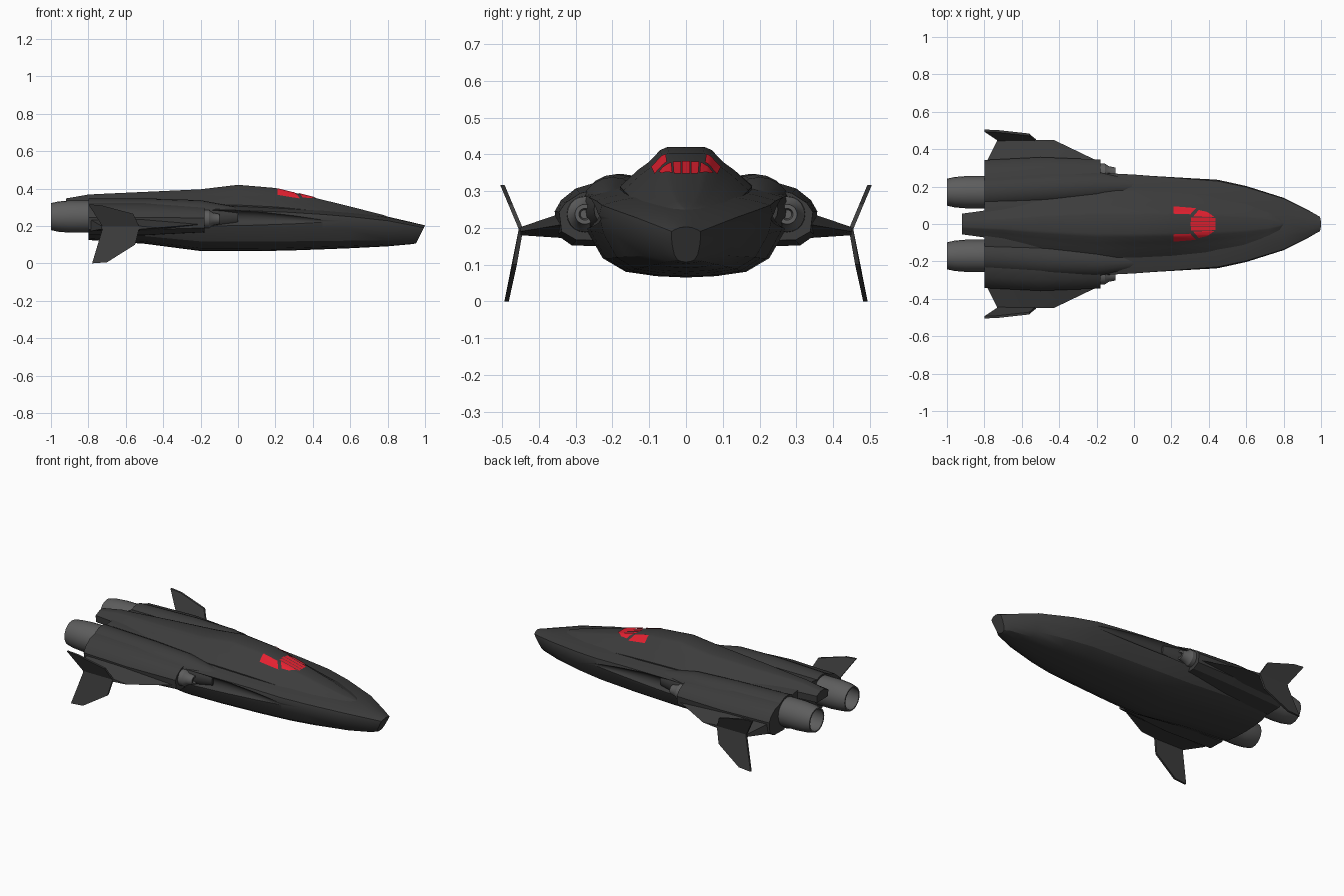
import bpy, bmesh, math
from mathutils import Vector
from mathutils.bvhtree import BVHTree

if "Cube" in bpy.data.objects:
    bpy.data.objects.remove(bpy.data.objects["Cube"])


def material(name, rgb):
    m = bpy.data.materials.new(name)
    m.diffuse_color = (*rgb, 1)
    m.use_nodes = True
    m.node_tree.nodes["Principled BSDF"].inputs["Base Color"].default_value = m.diffuse_color
    return m


DARK = material("dark hull grey", (0.045, 0.045, 0.045))
METAL = material("engine grey", (0.11, 0.11, 0.11))
RED = material("red glass", (0.78, 0.015, 0.03))


def smooth(ob, angle=28):
    ob.data.shade_smooth()
    ob.data.set_sharp_from_angle(angle=math.radians(angle))


def finish(name, bm, mat, mirror=False, angle=28):
    bmesh.ops.remove_doubles(bm, verts=bm.verts, dist=0.0002)
    bmesh.ops.recalc_face_normals(bm, faces=bm.faces)
    me = bpy.data.meshes.new(name)
    bm.to_mesh(me)
    bm.free()
    me.materials.append(mat)
    ob = bpy.data.objects.new(name, me)
    bpy.context.collection.objects.link(ob)
    smooth(ob, angle)
    if mirror:
        ob.modifiers.new("mirror", 'MIRROR').use_axis = (False, True, False)
    return ob


def loft(name, rings, mat, mirror=False, caps=True, angle=28):
    """Skin a list of closed rings with equal point counts."""
    bm = bmesh.new()
    vs = [[bm.verts.new(p) for p in r] for r in rings]
    n = len(vs[0])
    for a, b in zip(vs, vs[1:]):
        for i in range(n):
            j = (i + 1) % n
            bm.faces.new((a[i], a[j], b[j], b[i]))
    if caps:
        bm.faces.new(vs[0])
        bm.faces.new(vs[-1])
    return finish(name, bm, mat, mirror, angle)


def circle(x, y, z, r, n=20):
    return [(x, y + r * math.cos(2 * math.pi * i / n),
             z + r * math.sin(2 * math.pi * i / n)) for i in range(n)]


def both_sides(half):
    """Close a half section that starts and ends on the centre line."""
    return half + [(x, -y, z) for x, y, z in half[-2:0:-1]]


# main hull: stations of x, half width, bottom, widest height, top
LOWER = [(0, 0), (.3, .02), (.58, .08), (.8, .28), (.95, .68), (1, 1)]
UPPER = [(.97, .45), (.75, .68), (.4, .9), (0, 1)]
rings = []
for x, w, zb, zl, zt in [(-.8, .25, .125, .25, .345), (-.5, .268, .105, .25, .34),
                         (-.2, .283, .066, .25, .335), (0, .272, .065, .25, .325),
                         (.25, .252, .068, .245, .31), (.45, .236, .075, .235, .295),
                         (.6, .203, .081, .225, .28), (.8, .14, .091, .21, .25),
                         (.93, .075, .103, .19, .22), (1, .04, .107, .18, .203)]:
    half = [(x, w * a, zb + t * (zl - zb)) for a, t in LOWER]
    half += [(x, w * a, zl + t * (zt - zl)) for a, t in UPPER]
    if x == 1:  # slanted nose face
        half = [(1 - .5 * (.203 - z), y, z) for x, y, z in half]
    rings.append(both_sides(half))
hull = loft("hull", rings, DARK)

# air channels scooped into the hull ahead of the intakes
cutter = loft("channel_cutter",
              [circle(x, y, z, r) for x, y, z, r in
               [(-.25, .29, .24, .05), (-.05, .282, .242, .045), (.1, .271, .24, .04),
                (.3, .255, .232, .025), (.5, .235, .222, .003)]], DARK, mirror=True)
cutter.hide_render = True
cut = hull.modifiers.new("channels", 'BOOLEAN')
cut.object, cut.operation, cut.solver = cutter, 'DIFFERENCE', 'EXACT'
bpy.context.view_layer.objects.active = hull
bpy.ops.object.modifier_apply(modifier=cut.name)
bpy.data.objects.remove(cutter)
smooth(hull)

# raised cabin and spine: x, half width, base, top
CABIN = [(1, 0), (.72, .43), (.56, .62), (.39, .92), (.28, 1), (0, 1)]
rings = []
for x, w, zb, zt in [(-.92, .055, .33, .347), (-.8, .072, .332, .368), (-.7, .085, .33, .373),
                     (-.5, .13, .325, .382), (-.2, .18, .315, .396), (0, .18, .312, .42),
                     (.2, .17, .302, .403), (.4, .15, .283, .353), (.6, .115, .266, .304),
                     (.72, .075, .252, .273), (.78, .035, .249, .258), (.8, .006, .246, .25)]:
    low = zb - .04
    half = [(x, 0, low), (x, w * .97, low)]
    half += [(x, w * a, zb + t * (zt - zb)) for a, t in CABIN]
    rings.append(both_sides(half))
cabin = loft("cabin_spine", rings, DARK)

# cabin windows: plan-view quads draped on the cabin
bm = bmesh.new()
bm.from_mesh(cabin.data)
tree = BVHTree.FromBMesh(bm)
bm.free()


def drape(name, quad, n=8):
    bm = bmesh.new()
    a, b, c, d = [Vector(p) for p in quad]
    grid = []
    for i in range(n + 1):
        row = []
        for j in range(n + 1):
            p = a.lerp(b, i / n).lerp(d.lerp(c, i / n), j / n)
            hit = tree.ray_cast(Vector((p.x, p.y, 1)), Vector((0, 0, -1)))[0]
            row.append(bm.verts.new(hit + Vector((.001, 0, .004))))
        grid.append(row)
    for i in range(n):
        for j in range(n):
            bm.faces.new((grid[i][j], grid[i + 1][j], grid[i + 1][j + 1], grid[i][j + 1]))
    return finish(name, bm, RED)


for s, side in ((1, "left"), (-1, "right")):
    drape("side_window_" + side, [(.21, s * .055), (.3, s * .052), (.33, s * .085), (.21, s * .095)])
    drape("corner_window_" + side, [(.315, s * .04), (.43, s * .037), (.39, s * .065), (.345, s * .075)])
    drape("front_window_" + side, [(.305, s * .014), (.435, s * .014), (.435, s * .033), (.305, s * .036)])
drape("front_window_middle", [(.3, -.011), (.435, -.011), (.435, .011), (.3, .011)])

# engine housings blended into the rear hull
loft("engine_housing", [circle(x, y, z, r) for x, y, z, r in
                        [(-.8, .17, .25, .096), (-.45, .19, .25, .096), (-.2, .2, .25, .088),
                         (0, .2, .25, .05)]], DARK, mirror=True)

# hollow exhaust nozzles
loft("exhaust_nozzle", [circle(x, .17, .25, r) for x, r in
                        [(-.78, .086), (-.9, .086), (-.96, .081), (-1, .072),
                         (-1, .064), (-.94, .07), (-.86, .06)]], METAL, mirror=True)

# side nacelles
SECTION = [(.17, .33), (.23, .325), (.29, .307), (.33, .275), (.347, .245),
           (.34, .18), (.3, .152), (.2, .15)]
loft("side_nacelle", [[(x, y + dy, .235 + (z - .235) * k) for y, z in SECTION]
                      for x, dy, k in [(-.8, -.005, 1), (-.5, .01, 1), (-.18, -.002, .82)]],
     DARK, mirror=True)

# intake cones
loft("intake_cone", [circle(x, .275, .237, r) for x, r in
                     [(-.2, .05), (-.155, .048), (-.135, .034), (-.1, .027),
                      (-.1, .016), (-.12, .012)]], METAL, mirror=True)

# stub wings
ROOT = [(-.18, .21), (-.5, .243), (-.79, .235), (-.79, .172), (-.5, .172)]
TIP = [(-.43, .19), (-.55, .202), (-.73, .2), (-.73, .183), (-.55, .18)]
loft("wing", [[(x, .33, z) for x, z in ROOT], [(x, .45, z) for x, z in TIP]],
     DARK, mirror=True, angle=10)


# wing tip fins, thin plates leaning outward
def fin(name, outline, lean):
    sides = [[(x, .446 + lean * abs(z - .19) + d, z) for x, z in outline] for d in (-.006, .006)]
    loft(name, sides, DARK, mirror=True)


fin("upper_fin", [(-.72, .19), (-.525, .19), (-.56, .265), (-.73, .31), (-.8, .316)], .42)
fin("lower_fin", [(-.72, .2), (-.525, .2), (-.55, .1), (-.7, .006), (-.78, 0)], .22)
